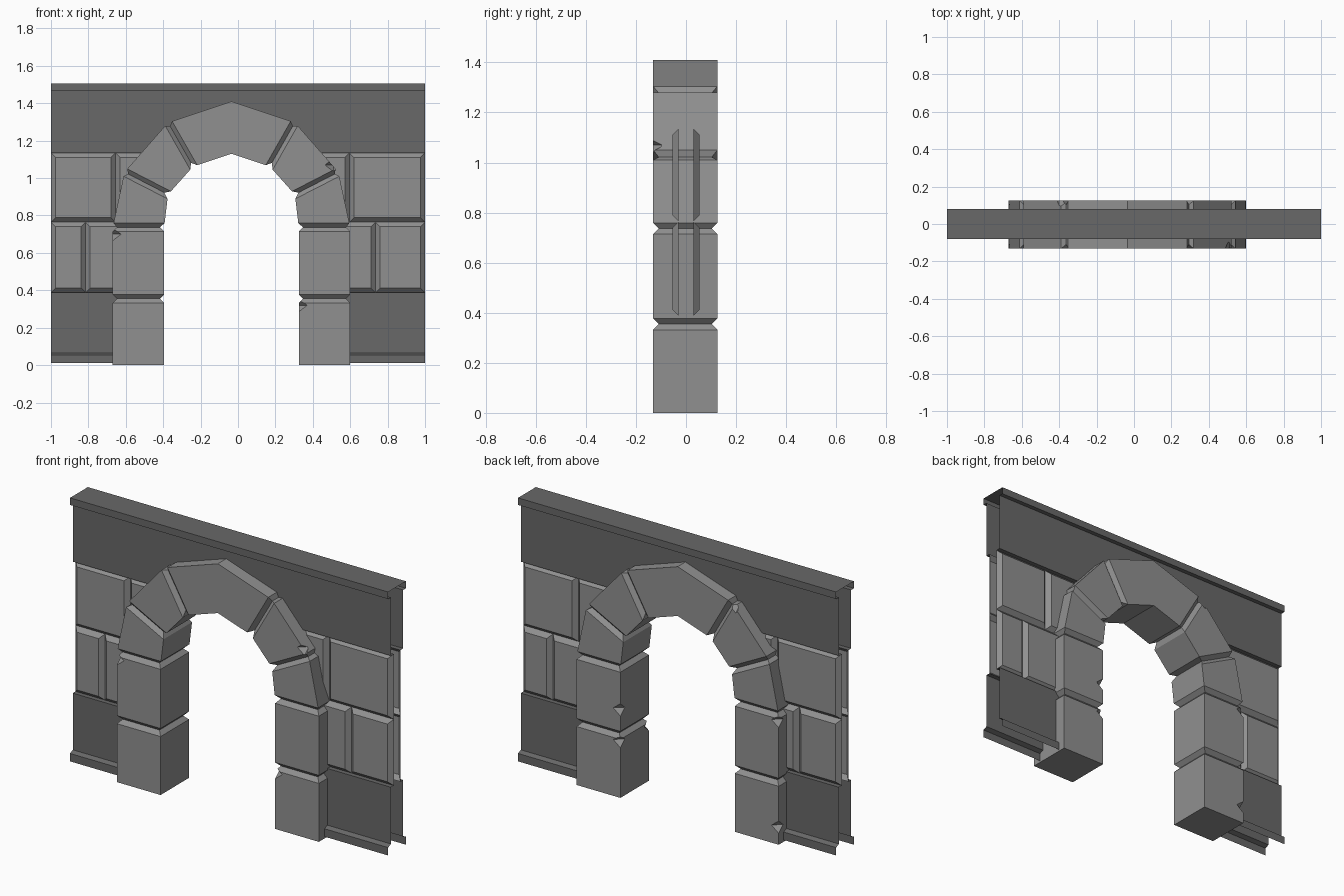
import bpy, bmesh
from math import pi
from mathutils import Vector

if "Cube" in bpy.data.objects:
    bpy.data.objects.remove(bpy.data.objects["Cube"])

MID = -0.035      # arch centre line in x
HALF = 0.128      # arch half depth
YC = -0.003


def material(name, v):
    m = bpy.data.materials.new(name)
    m.diffuse_color = (v, v, v, 1)
    m.use_nodes = True
    m.node_tree.nodes["Principled BSDF"].inputs["Base Color"].default_value = m.diffuse_color
    return m


STONE = material("stone", 0.28)
PLASTER = material("dark_plaster", 0.14)


def make(name, verts, faces, mat, closed=False):
    me = bpy.data.meshes.new(name)
    me.from_pydata(verts, [], faces)
    me.materials.append(mat)
    if closed:
        bm = bmesh.new()
        bm.from_mesh(me)
        bmesh.ops.recalc_face_normals(bm, faces=bm.faces)
        bm.to_mesh(me)
        bm.free()
    ob = bpy.data.objects.new(name, me)
    bpy.context.collection.objects.link(ob)
    return ob


def both_sides(ob):
    # back of the wall is the front turned half around
    back = ob.copy()
    back.name = ob.name + "_back"
    back.rotation_euler.z = pi
    bpy.context.collection.objects.link(back)


def strip(name, profile, x0, x1):
    # sweep a (y, z) profile along x
    verts, faces = [], []
    for y, z in profile:
        verts += [(x0, y, z), (x1, y, z)]
    for i in range(len(profile) - 1):
        a = 2 * i
        faces.append((a, a + 1, a + 3, a + 2))
    both_sides(make(name, verts, faces, PLASTER))


def brick(name, x0, x1, z0, z1, b=0.024):
    # raised panel with sloped edges
    verts = [(x, y, z) for y, d in ((-0.029, 0), (-0.053, b))
             for x, z in ((x0 + d, z0 + d), (x1 - d, z0 + d), (x1 - d, z1 - d), (x0 + d, z1 - d))]
    faces = [(4, 5, 6, 7)] + [(i, (i + 1) % 4, (i + 1) % 4 + 4, i + 4) for i in range(4)]
    both_sides(make(name, verts, faces, STONE))


# Stone arch: joints as (outer, inner) points, left half then mirrored
left = [((-.67, 0), (-.395, 0)), ((-.67, .355), (-.395, .355)),
        ((-.67, .737), (-.395, .737)), ((-.607, 1.032), (-.374, .912)),
        ((-.374, 1.297), (-.24, 1.062))]
flip = lambda p: (2 * MID - p[0], p[1])
joints = left + [((MID, 1.41), (MID, 1.13))] + [(flip(o), flip(i)) for o, i in reversed(left)]
joints = [(Vector(o), Vector(i)) for o, i in joints]

rings = []
for k, (o, i) in enumerate(joints):
    if k in (0, 5, len(joints) - 1):
        rings.append((o, i, HALF))
        continue
    before, after = joints[k - 1], joints[k + 1]
    g = 0.023
    d = (i - o).normalized() * 0.022
    rings.append((o + (before[0] - o).normalized() * g, i + (before[1] - i).normalized() * g, HALF))
    rings.append((o + d, i - d, HALF - 0.022))
    rings.append((o + (after[0] - o).normalized() * g, i + (after[1] - i).normalized() * g, HALF))

verts, faces = [], []
for o, i, h in rings:
    verts += [(o.x, YC - h, o.y), (i.x, YC - h, i.y), (i.x, YC + h, i.y), (o.x, YC + h, o.y)]
for r in range(len(rings) - 1):
    for c in range(4):
        n = (c + 1) % 4
        faces.append((4 * r + c, 4 * r + n, 4 * r + n + 4, 4 * r + c + 4))
e = len(verts) - 4
faces += [(0, 1, 2, 3), (e, e + 1, e + 2, e + 3)]
arch = make("stone_arch", verts, faces, STONE, True)

# Chipped corners cut from the arch
f, b = YC - HALF, YC + HALF
chips = [(-.67, f, .70), (.325, f, .32), (.51, f, 1.07), (.60, b, 1.0),
         (.325, b, .50), (.325, b, .32), (-.40, b, 1.28), (-.67, b, .70), (-.67, b, .10)]
verts, faces = [], []
for x, y, z in chips:
    n = len(verts)
    verts += [(x + .045, y, z), (x, y + .04, z), (x - .045, y, z), (x, y - .04, z),
              (x, y, z + .035), (x, y, z - .035)]
    for c in range(4):
        p, q = n + c, n + (c + 1) % 4
        faces += [(p, q, n + 4), (q, p, n + 5)]
cutter = make("chip_cutter", verts, faces, STONE, True)
cutter.hide_render = True
mod = arch.modifiers.new("chips", "BOOLEAN")
mod.object = cutter
mod.operation = "DIFFERENCE"
mod.solver = "EXACT"
bpy.context.view_layer.objects.active = arch
bpy.ops.object.modifier_apply(modifier=mod.name)
bpy.data.objects.remove(cutter)

# Upper wall panel, notched behind the arch
outline = [(-1, 1.135), (-.33, 1.135), (-.26, 1.2), (0, 1.27), (.26, 1.2),
           (.33, 1.135), (1, 1.135), (1, 1.467), (-1, 1.467)]
both_sides(make("upper_panel", [(x, -.055, z) for x, z in outline], [tuple(range(9))], PLASTER))

# Coping along the top
strip("coping", [(-.055, 1.467), (-.08, 1.467), (-.08, 1.507), (0, 1.507)], -1, 1)

# Lower panels with skirting, and the lip under the upper panel
for side, x0, x1 in (("left", -1, -.5), ("right", .5, 1)):
    strip("lower_panel_" + side,
          [(-.08, .01), (-.08, .055), (-.055, .066), (-.055, .388), (-.029, .388)], x0, x1)
    strip("panel_lip_" + side, [(-.029, 1.135), (-.055, 1.135)],
          -1 if x0 < 0 else .4, -.4 if x0 < 0 else 1)

# Wall bricks in two courses
rows = [(.388, .764, [(-1, -.815), (-.815, -.46), (.46, .735), (.735, 1)]),
        (.764, 1.135, [(-1, -.655), (-.655, -.42), (.42, .595), (.595, 1)])]
for r, (z0, z1, spans) in enumerate(rows):
    for c, (x0, x1) in enumerate(spans):
        brick(f"brick_{r}_{c}", x0, x1, z0, z1)
